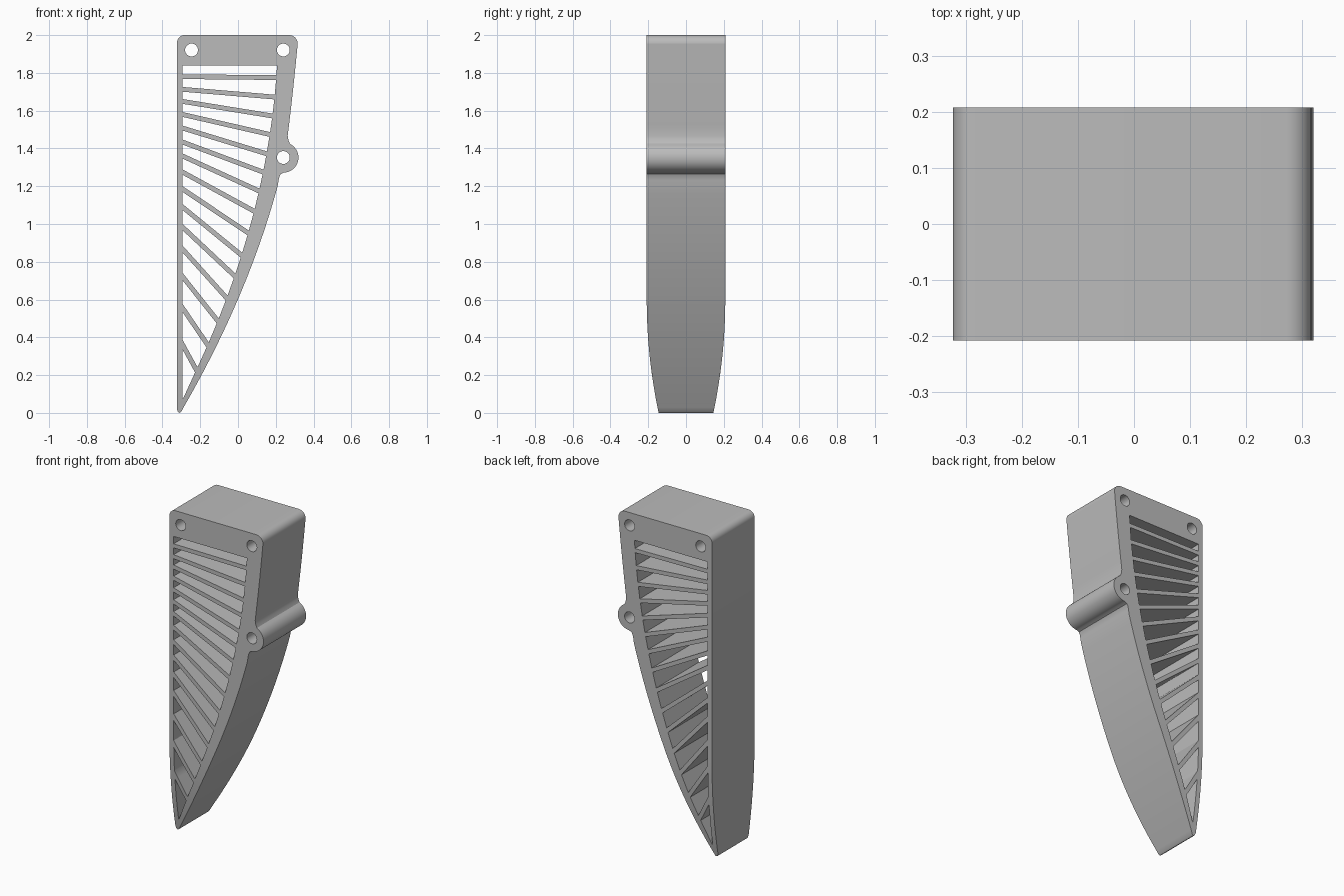
import bpy, bmesh, math

cube = bpy.data.objects.get("Cube")
if cube:
    bpy.data.objects.remove(cube, do_unlink=True)

LEFT, INNER_LEFT, TOP = -0.323, -0.294, 2.0
HALF_DEPTH, TAPER_START, TAPER = 0.208, 0.6, 0.063
LUG = (0.24, 1.352)
SLAT = 0.025


def outer_x(z):
    return -0.305 + 0.585 * z - 0.13 * z * z


def inner_x(z):
    return -0.335 + 0.53 * z - 0.128 * z * z


def arc(cx, cz, r, start, end, n):
    """Points along an arc, angles in degrees."""
    angles = [math.radians(start + (end - start) * i / n) for i in range(n + 1)]
    return [(cx + r * math.cos(a), cz + r * math.sin(a)) for a in angles]


def hit_inner(z_left, slope):
    """Where a sloping line from the straight wall meets the curved wall."""
    lo, hi = 0.0, 2.0
    for _ in range(40):
        z = (lo + hi) / 2
        if z < z_left + slope * (inner_x(z) - INNER_LEFT):
            lo = z
        else:
            hi = z
    return (inner_x(z), z)


# Outline: rounded tip, curved edge, lug, upper edge, rounded top corners
outline = [(LEFT, 0.02), (-0.318, 0.005), (-0.309, 0.0), (-0.301, 0.005)]
outline += [(outer_x(z), z) for z in [0.03 + 1.17 * i / 28 for i in range(29)]]
outline += [(0.215, 1.232), (0.219, 1.25), (0.226, 1.264)]
outline += arc(*LUG, 0.08, -88, 52, 24)
outline += [(0.275, 1.425), (0.267, 1.443), (0.263, 1.468)]
for i in range(1, 10):
    t = i / 9
    outline.append((0.263 + 0.061 * t - 0.008 * t * t, 1.468 + 0.487 * t))
outline += arc(0.271, 1.955, 0.045, 0, 90, 8)
outline += arc(LEFT + 0.04, TOP - 0.04, 0.04, 90, 180, 8)

# Bolt holes
loops = [outline]
for cx, cz in [LUG, (-0.246, 1.921), (0.24, 1.921)]:
    loops.append(arc(cx, cz, 0.034, 0, 360, 32)[:-1])

# Fanned slats: heights of each end, on the straight and on the curved wall
slat_left = [1.78, 1.713, 1.649, 1.58, 1.508, 1.434, 1.36, 1.275,
             1.185, 1.09, 0.984, 0.868, 0.722, 0.556, 0.362]
slat_right = [1.775, 1.672, 1.572, 1.474, 1.372, 1.275, 1.175, 1.068,
              0.953, 0.835, 0.725, 0.608, 0.487, 0.36, 0.228]

# Openings are the spaces left between neighbouring slats
upper = [(INNER_LEFT, 1.838), (inner_x(1.838), 1.838)]
for zl, zr in zip(slat_left, slat_right):
    slope = (zr - zl) / (inner_x(zr) - INNER_LEFT)
    half = SLAT / 2 * math.hypot(1, slope)
    lower = [(INNER_LEFT, zl + half), hit_inner(zl + half, slope)]
    loops.append(upper + lower[::-1])
    upper = [(INNER_LEFT, zl - half), hit_inner(zl - half, slope)]
loops.append(upper + [(INNER_LEFT + 0.003, 0.075), (INNER_LEFT, 0.075)])

# Fill the profile around its openings and extrude it front to back
bm = bmesh.new()
edges = []
for loop in loops:
    verts = [bm.verts.new((x, -HALF_DEPTH, z)) for x, z in loop]
    edges += [bm.edges.new((v, verts[i - 1])) for i, v in enumerate(verts)]
bmesh.ops.triangle_fill(bm, use_beauty=True, edges=edges)
result = bmesh.ops.extrude_face_region(bm, geom=bm.faces[:])
for v in result["geom"]:
    if isinstance(v, bmesh.types.BMVert):
        v.co.y = HALF_DEPTH

# Slice the lower part into bands, then narrow its depth towards the tip
for i in range(1, 13):
    bmesh.ops.bisect_plane(bm, geom=bm.verts[:] + bm.edges[:] + bm.faces[:],
                           plane_co=(0, 0, TAPER_START * i / 12),
                           plane_no=(0, 0, 1))
for v in bm.verts:
    t = max(0, 1 - v.co.z / TAPER_START)
    v.co.y = math.copysign(HALF_DEPTH - TAPER * t * t, v.co.y)
bmesh.ops.recalc_face_normals(bm, faces=bm.faces[:])

mesh = bpy.data.meshes.new("slatted_bracket")
bm.to_mesh(mesh)
bm.free()

# Plain grey finish
grey = bpy.data.materials.new("plain_grey")
grey.use_nodes = True
colour = (0.5, 0.5, 0.5, 1)
grey.diffuse_color = colour
for node in grey.node_tree.nodes:
    if node.type == 'BSDF_PRINCIPLED':
        node.inputs["Base Color"].default_value = colour
mesh.materials.append(grey)

bracket = bpy.data.objects.new("slatted_bracket", mesh)
bpy.context.collection.objects.link(bracket)
bpy.context.view_layer.objects.active = bracket
bracket.select_set(True)
bpy.ops.object.shade_smooth_by_angle(angle=math.radians(30))
